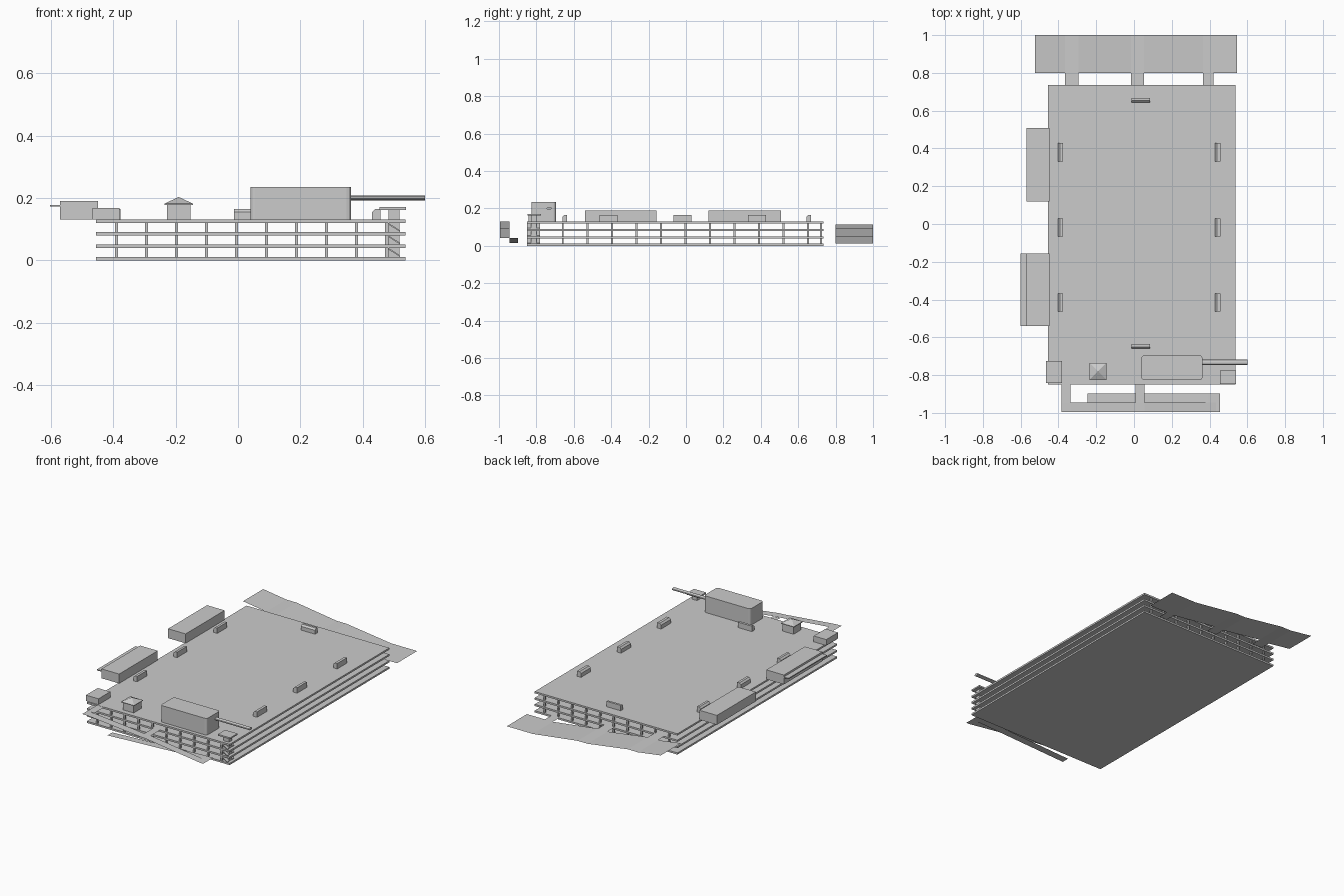
import bpy, bmesh, math
from mathutils import Vector, Matrix

if "Cube" in bpy.data.objects:
    bpy.data.objects.remove(bpy.data.objects["Cube"])


def finish(name, bm):
    me = bpy.data.meshes.new(name)
    bm.to_mesh(me)
    bm.free()
    ob = bpy.data.objects.new(name, me)
    bpy.context.collection.objects.link(ob)
    return ob


def add_box(bm, x0, x1, y0, y1, z0, z1):
    m = Matrix.Translation(((x0 + x1) / 2, (y0 + y1) / 2, (z0 + z1) / 2)) @ \
        Matrix.Diagonal((x1 - x0, y1 - y0, z1 - z0, 1))
    return bmesh.ops.create_cube(bm, size=1, matrix=m)["verts"]


def box(name, *dims):
    bm = bmesh.new()
    add_box(bm, *dims)
    return finish(name, bm)


def sheet(name, profile, y0, y1, connectors=()):
    """Thin driveway following an (x, z) profile, plus flat links (x0, x1, y0, y1, z)."""
    bm = bmesh.new()
    rows = [(bm.verts.new((x, y0, z)), bm.verts.new((x, y1, z))) for x, z in profile]
    for a, b in zip(rows, rows[1:]):
        bm.faces.new((a[0], b[0], b[1], a[1]))
    for x0, x1, ya, yb, z in connectors:
        bm.faces.new([bm.verts.new(p) for p in
                      ((x0, ya, z), (x1, ya, z), (x1, yb, z), (x0, yb, z))])
    return finish(name, bm)


TOP = 0.131

# Floor slabs
for i in range(4):
    box(f"floor_slab_{i + 1}", -0.455, 0.537, -0.85, 0.735, i * 0.04, i * 0.04 + 0.011)

# Columns: front and back rows at the edge, side rows set in
bm = bmesh.new()
xs = [-0.39 + 0.0963 * i for i in range(10)]
ys = [-0.79 + 0.1312 * i for i in range(12)]
spots = [(x, y) for x in xs for y in (-0.84, 0.722)] + [(x, y) for y in ys for x in (xs[0], xs[-1])]
for level in range(3):
    for x, y in spots:
        z = level * 0.04 + 0.011
        add_box(bm, x - 0.005, x + 0.005, y - 0.005, y + 0.005, z, z + 0.029)
finish("columns", bm)

# Roof vents with one bevelled top edge
def vent(name, x0, x1, y0, y1):
    bm = bmesh.new()
    add_box(bm, x0, x1, y0, y1, TOP, 0.165)
    long_y = (y1 - y0) > (x1 - x0)
    axis, low = (0, x0) if long_y else (1, y0)
    edge = [e for e in bm.edges
            if all(v.co.z > 0.16 and abs(v.co[axis] - low) < 1e-4 for v in e.verts)]
    bmesh.ops.bevel(bm, geom=edge, offset=0.01, segments=1, affect='EDGES')
    finish(name, bm)

for i, y in enumerate((-0.415, -0.018, 0.38)):
    vent(f"roof_vent_left_{i + 1}", -0.402, -0.377, y - 0.048, y + 0.048)
    vent(f"roof_vent_right_{i + 1}", 0.43, 0.457, y - 0.048, y + 0.048)
vent("roof_vent_front", -0.013, 0.085, -0.66, -0.635)
vent("roof_vent_back", -0.013, 0.085, 0.643, 0.667)

# Side blocks overhanging the left edge
box("side_block_back", -0.57, -0.448, 0.12, 0.507, TOP, 0.19)
box("side_block_front", -0.57, -0.448, -0.54, -0.157, TOP, 0.19)
box("side_canopy", -0.602, -0.57, -0.54, -0.157, 0.172, 0.178)
box("corner_block", -0.467, -0.38, -0.842, -0.725, TOP, 0.168)

# Hut with pyramid roof
box("hut_walls", -0.228, -0.152, -0.818, -0.742, TOP, 0.178)
bm = bmesh.new()
add_box(bm, -0.235, -0.145, -0.825, -0.735, 0.178, 0.182)
bmesh.ops.create_cone(bm, cap_ends=True, segments=4, radius1=0.045 * math.sqrt(2), radius2=0,
                      depth=0.021, matrix=Matrix.Translation((-0.19, -0.78, 0.1925)) @
                      Matrix.Rotation(math.pi / 4, 4, 'Z'))
finish("hut_roof", bm)

# Large roof plant room with rounded upright corners
bm = bmesh.new()
add_box(bm, 0.04, 0.362, -0.827, -0.695, TOP, 0.235)
uprights = [e for e in bm.edges if abs(e.verts[0].co.z - e.verts[1].co.z) > 0.05]
bmesh.ops.bevel(bm, geom=uprights, offset=0.014, segments=3, profile=0.5, affect='EDGES')
finish("plant_room", bm)

# Oval arm reaching out from the plant room
bm = bmesh.new()
bmesh.ops.create_cone(bm, cap_ends=True, segments=12, radius1=1, radius2=1, depth=1,
                      matrix=Matrix.Translation((0.479, -0.732, 0.2)) @
                      Matrix.Diagonal((0.242, 0.014, 0.008, 1)) @
                      Matrix.Rotation(math.pi / 2, 4, 'Y'))
finish("plant_room_arm", bm)

# Corner stair tower: core, cap and sloping flights
box("stair_core", 0.482, 0.518, -0.83, -0.798, 0, 0.163)
box("stair_cap", 0.454, 0.539, -0.848, -0.776, 0.162, 0.171)
bm = bmesh.new()
for level in range(3):
    z = level * 0.04 + 0.011
    for y0, y1 in ((-0.85, -0.83), (-0.798, -0.78)):
        for v in add_box(bm, 0.48, 0.52, y0, y1, z, z + 0.005):
            v.co.z += 0.025 if v.co.x < 0.5 else 0.0
finish("stair_flights", bm)

# Back ramp, falling from left to right with a landing at each floor
sheet("back_ramp",
      [(-0.525, 0.115), (-0.365, 0.092), (-0.295, 0.092), (-0.015, 0.052),
       (0.053, 0.052), (0.365, 0.012), (0.545, 0.012)], 0.8, 1.0,
      [(-0.365, -0.295, 0.735, 0.8, 0.092), (-0.015, 0.053, 0.735, 0.8, 0.052),
       (0.365, 0.42, 0.735, 0.8, 0.012)])

# Front ramp: upper run, then a lower return run beside the building
sheet("front_ramp_upper",
      [(-0.385, 0.13), (-0.335, 0.128), (0.008, 0.095), (0.055, 0.092),
       (0.435, 0.042), (0.455, 0.042)], -0.995, -0.945,
      [(-0.385, -0.335, -0.945, -0.85, 0.13), (0.008, 0.055, -0.945, -0.85, 0.092)])
sheet("front_ramp_lower", [(-0.245, 0.014), (0.39, 0.042), (0.455, 0.042)], -0.945, -0.897)
